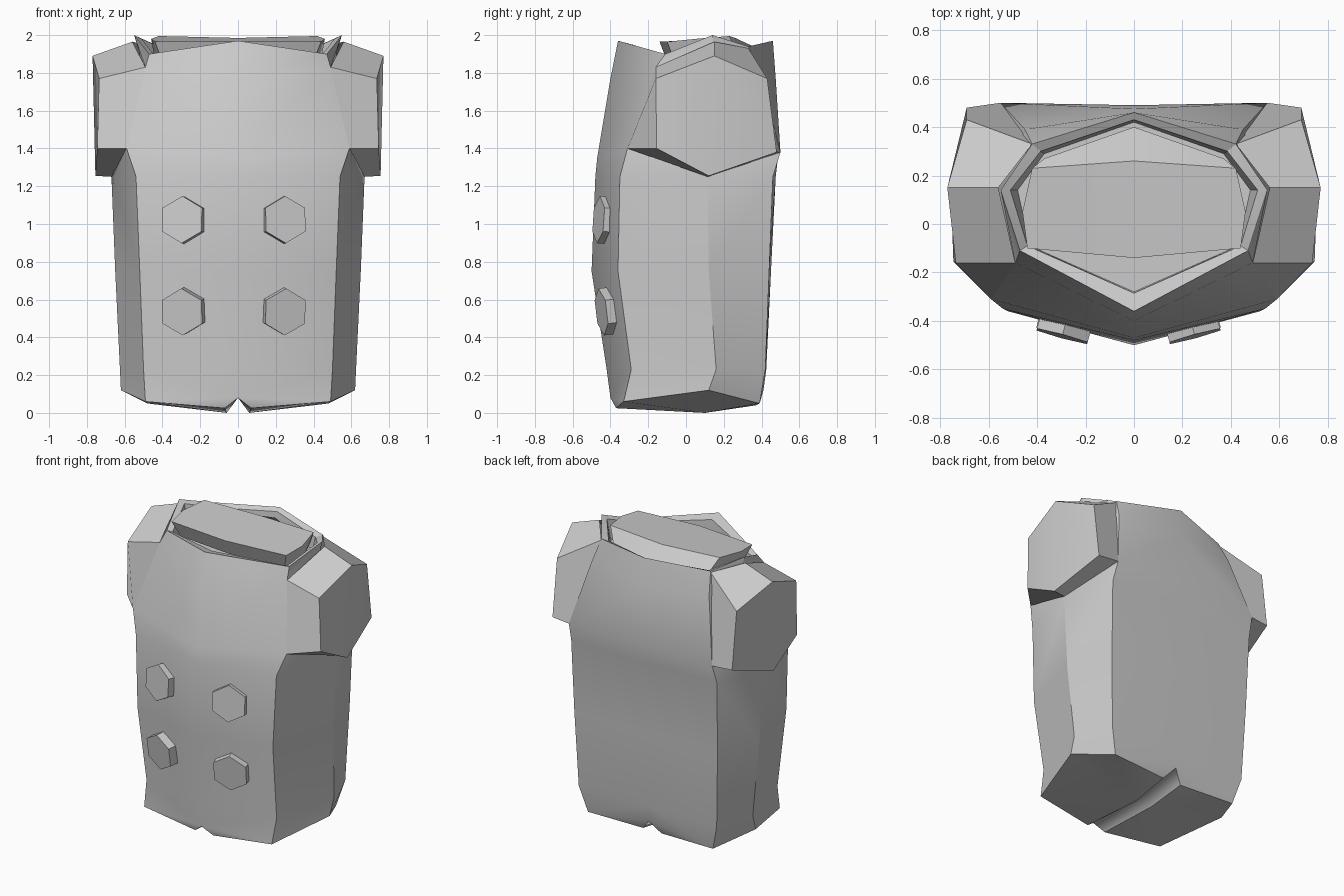
import bpy
import bmesh
import math
from mathutils import Vector

cube = bpy.data.objects.get("Cube")
if cube:
    bpy.data.objects.remove(cube, do_unlink=True)

grey = bpy.data.materials.new("plain_grey")
grey.use_nodes = True
colour = (0.6, 0.6, 0.6, 1)
grey.diffuse_color = colour
grey.node_tree.nodes["Principled BSDF"].inputs["Base Color"].default_value = colour


def finish(name, bm, mirrored=True):
    bmesh.ops.remove_doubles(bm, verts=bm.verts, dist=0.0005)
    bmesh.ops.recalc_face_normals(bm, faces=bm.faces)
    mesh = bpy.data.meshes.new(name)
    bm.to_mesh(mesh)
    bm.free()
    mesh.materials.append(grey)
    obj = bpy.data.objects.new(name, mesh)
    bpy.context.collection.objects.link(obj)
    if mirrored:
        mod = obj.modifiers.new("Mirror", "MIRROR")
        mod.use_clip = True
    bpy.ops.object.select_all(action="DESELECT")
    obj.select_set(True)
    bpy.context.view_layer.objects.active = obj
    bpy.ops.object.shade_smooth_by_angle(angle=math.radians(30))
    return obj


def loft(bm, rows, closed=False):
    rings = [[bm.verts.new(p) for p in row] for row in rows]
    for a, b in zip(rings, rings[1:]):
        n = len(a)
        for i in range(n if closed else n - 1):
            j = (i + 1) % n
            bm.faces.new((a[i], a[j], b[j], b[i]))
    return rings


# Torso: half rings from front centre, front corner, side, back corner, back centre
hem = [(0, -.40, .08), (.49, -.33, .06), (.62, .12, .12), (.48, .39, .05), (0, .41, .12)]
neck = [(0, -.36, 1.97), (.47, -.11, 1.90), (.55, .14, 2.0), (.42, .33, 1.94), (0, .46, 1.97)]
rows = [
    hem,
    [(0, -.42, .23), (.50, -.29, .23), (.625, .16, .23), (.53, .42, .23), (0, .425, .23)],
    [(0, -.50, .75), (.52, -.36, .75), (.65, .12, .75), (.55, .44, .75), (0, .45, .75)],
    [(0, -.48, 1.25), (.54, -.35, 1.25), (.67, .115, 1.25), (.56, .46, 1.25), (0, .475, 1.25)],
    [(0, -.47, 1.35), (.59, -.31, 1.4), (.62, .12, 1.4), (.55, .50, 1.38), (0, .49, 1.38)],
    [(0, -.40, 1.77), (.49, -.16, 1.83), (.52, .15, 1.9), (.45, .39, 1.8), (0, .475, 1.77)],
    neck,
    # Collar lip turned inwards and down
    [(0, -.285, 1.95), (.44, -.09, 1.89), (.51, .14, 1.98), (.385, .30, 1.925), (0, .43, 1.95)],
    [(0, -.28, 1.84), (.43, -.09, 1.84), (.48, .14, 1.84), (.37, .29, 1.84), (0, .42, 1.84)],
]
bm = bmesh.new()
rings = loft(bm, rows)
bm.faces.new(rings[-1])
# Underside with a central groove
f0, f1, s, b1, b0 = rings[0]
fn, bn, low, mid = [bm.verts.new(p) for p in
                    ((.07, -.37, .025), (.07, .37, .04), (.06, .1, 0), (0, .1, .08))]
for face in ((f0, f1, fn), (b0, bn, b1), (f0, fn, low, mid), (fn, f1, low),
             (f1, s, low), (s, b1, low), (b1, bn, low), (bn, b0, mid, low)):
    bm.faces.new(face)
finish("torso", bm)

# Short sleeves: six-sided stubs
bm = bmesh.new()
root = [(.49, -.16, 1.83), (.56, .15, 1.965), (.42, .33, 1.93),
        (.55, .50, 1.38), (.67, .115, 1.25), (.59, -.31, 1.4)]
cuff = [(.735, -.16, 1.77), (.77, .15, 1.89), (.69, .43, 1.77),
        (.69, .48, 1.38), (.755, .12, 1.255), (.745, -.155, 1.4)]
rings = loft(bm, [root, cuff], closed=True)
c = rings[1]
bm.faces.new((c[0], c[1], c[4], c[5]))
bm.faces.new((c[1], c[2], c[3], c[4]))
finish("sleeves", bm)

# Neck plug with a flat lid
bm = bmesh.new()
base = [(0, -.1, 1.86), (.40, -.06, 1.86), (.44, .08, 1.87), (.37, .27, 1.9), (0, .40, 1.92)]
lid = [(0, -.14, 1.965), (.44, -.10, 1.965), (.46, .05, 1.98), (.42, .23, 1.995), (0, .26, 1.985)]
rings = loft(bm, [base, lid])
bm.faces.new(rings[1])
finish("neck_plug", bm)

# Four hexagonal buttons lying along the chest slope
for side, x in (("right", -.285), ("left", .24)):
    for level, z, y, tilt in (("upper", 1.02, -.42, .07), ("lower", .54, -.405, -.13)):
        bm = bmesh.new()
        bmesh.ops.create_cone(bm, cap_ends=True, segments=6, radius1=.125,
                              radius2=.125, depth=.09)
        obj = finish(f"{level}_{side}_button", bm, mirrored=False)
        normal = Vector((math.copysign(.27, x), -1, tilt)).normalized()
        obj.rotation_euler = normal.to_track_quat("Z", "Y").to_euler()
        obj.location = (x, y, z)
